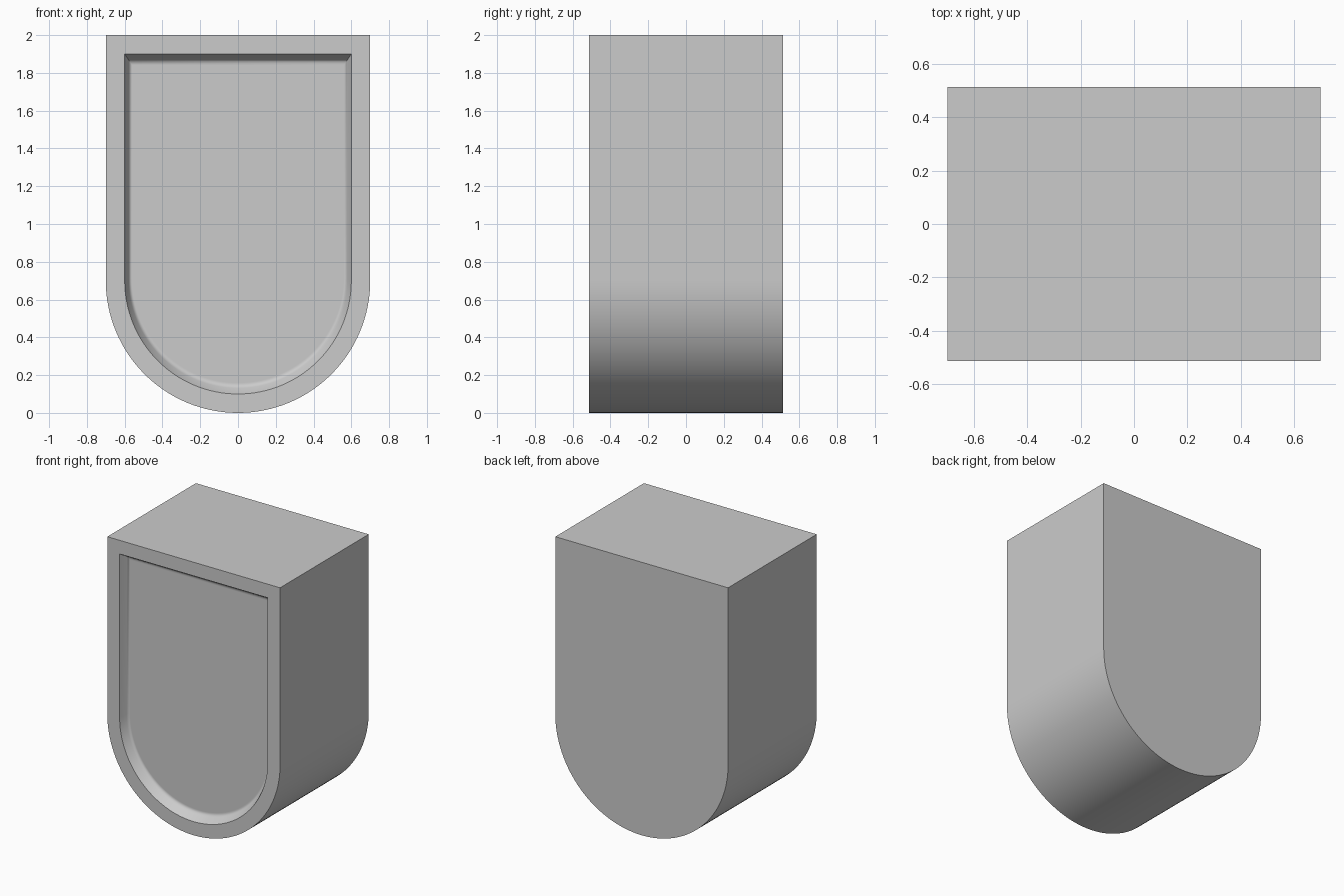
import bpy
import bmesh
import math

cube = bpy.data.objects.get("Cube")
if cube:
    bpy.data.objects.remove(cube, do_unlink=True)

HALF_DEPTH = 0.513
SEGMENTS = 64

# Plain grey used on the whole block
grey = bpy.data.materials.new("light_grey")
grey.use_nodes = True
colour = (0.6, 0.6, 0.6, 1)
grey.diffuse_color = colour
grey.node_tree.nodes["Principled BSDF"].inputs["Base Color"].default_value = colour


def shield_outline(radius, top):
    """Flat top, straight sides and a half-round bottom."""
    points = [(radius, top)]
    for i in range(SEGMENTS + 1):
        a = -math.pi * i / SEGMENTS
        points.append((radius * math.cos(a), 0.7 + radius * math.sin(a)))
    points.append((-radius, top))
    return points


def add_ring(bm, outline, y, scale=1.0):
    """Place an outline at depth y, scaled about the middle of the face."""
    return [bm.verts.new((x * scale, y, 1 + (z - 1) * scale)) for x, z in outline]


bm = bmesh.new()
outer = shield_outline(0.7, 2.0)
inner = shield_outline(0.6, 1.9)

# Outer shell, then the sloped recess wall with a small fillet at its foot
rings = [add_ring(bm, outer, HALF_DEPTH), add_ring(bm, outer, -HALF_DEPTH)]
recess = [(1.0, 0.0), (0.965, 0.052), (0.955, 0.061), (0.944, 0.065), (0.935, 0.065)]
for scale, depth in recess:
    rings.append(add_ring(bm, inner, depth - HALF_DEPTH, scale))

# Skin between neighbouring rings, then cap the back and the recess floor
for a, b in zip(rings, rings[1:]):
    for i in range(len(a)):
        j = (i + 1) % len(a)
        bm.faces.new((a[i], a[j], b[j], b[i]))
bm.faces.new(rings[0])
bm.faces.new(rings[-1])
bmesh.ops.recalc_face_normals(bm, faces=bm.faces[:])

mesh = bpy.data.meshes.new("recessed_block")
bm.to_mesh(mesh)
bm.free()
mesh.materials.append(grey)

block = bpy.data.objects.new("recessed_block", mesh)
bpy.context.collection.objects.link(block)
bpy.ops.object.select_all(action="DESELECT")
block.select_set(True)
bpy.context.view_layer.objects.active = block
bpy.ops.object.shade_smooth_by_angle(angle=math.radians(40))
